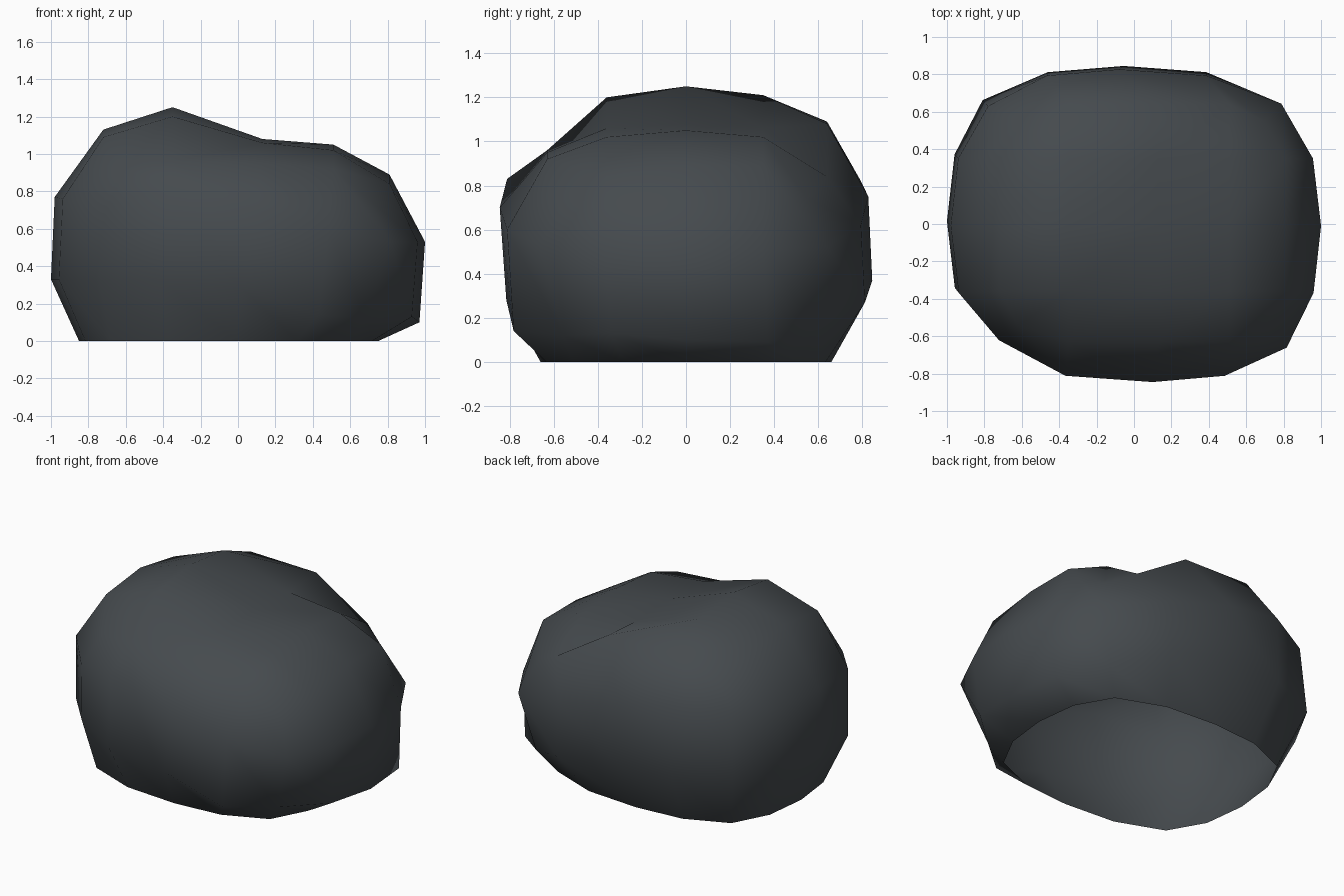
import bpy, bmesh

if "Cube" in bpy.data.objects:
    bpy.data.objects.remove(bpy.data.objects["Cube"])

# Boulder: a five-by-five top cap and uneven side rings, open underneath
COLS = [-0.72, -0.35, 0.13, 0.51, 0.81]
ROWS = [-0.63, -0.36, 0.0, 0.35, 0.64]
TOP_Z = [
    [0.93, 0.96, 0.95, 0.92, 0.76],   # front
    [1.09, 1.20, 1.06, 1.02, 0.84],
    [1.13, 1.25, 1.08, 1.05, 0.89],
    [1.07, 1.21, 1.06, 1.02, 0.89],
    [0.98, 1.09, 1.08, 0.84, 0.74],   # back
]
# Ring heights, running round from the front left corner
UPPER_Z = [.72, .83, .70, .60, .53, .53, .53, .51,
           .52, .62, .75, .82, .80, .78, .77, .76]
LOWER_Z = [.33, .33, .28, .14, .12, .13, .10, .09,
           .15, .27, .37, .37, .35, .33, .33, .33]

# Walk round the border of the 5 x 5 grid, counter-clockwise
BORDER = ([(i, 0) for i in range(4)] + [(4, j) for j in range(4)] +
          [(i, 4) for i in range(4, 0, -1)] + [(0, j) for j in range(4, 0, -1)])


def outline(i, j):
    """Rounded-square unit outline for a border cell."""
    a, b = i - 2, j - 2
    sign = lambda v: (v > 0) - (v < 0)
    if abs(a) == 2 and abs(b) == 2:
        return 0.80 * sign(a), 0.78 * sign(b)
    if abs(a) == 2:
        return sign(a) * (1.0 if b == 0 else 0.958), 0.43 * b
    return 0.43 * a, sign(b) * (1.0 if a == 0 else 0.96)


bm = bmesh.new()


def ring(scale, centre, skew, heights, corners=(1, 1, 1, 1)):
    """One ring; corners pulls in front left, front right, back right, back left."""
    verts = []
    for k, ((i, j), z) in enumerate(zip(BORDER, heights)):
        u, v = outline(i, j)
        pull = corners[k // 4] if k % 4 == 0 else 1.0
        x = u * scale[0] + centre[0] - skew * v * (1 - abs(u))
        y = v * scale[1] + centre[1]
        verts.append(bm.verts.new((x * pull, y * pull, z)))
    return verts


# Top cap
cap = {}
for j, y in enumerate(ROWS):
    for i, x in enumerate(COLS):
        corner = 0.86 if i in (0, 4) and j in (0, 4) else 1.0
        cap[i, j] = bm.verts.new((x * corner, y * corner, TOP_Z[j][i]))
for j in range(4):
    for i in range(4):
        bm.faces.new([cap[i, j], cap[i + 1, j], cap[i + 1, j + 1], cap[i, j + 1]])

# Sides, down to the open rim on the ground
rings = [[cap[k] for k in BORDER],
         ring((0.99, 0.836), (0.01, -0.009), 0.09, UPPER_Z, (0.94, 1, 1, 0.98)),
         ring((0.985, 0.83), (-0.015, 0.015), 0.04, LOWER_Z, (0.93, 0.88, 0.90, 1)),
         ring((0.80, 0.66), (-0.05, 0.0), 0.04, [0.0] * 16)]
for hi, lo in zip(rings, rings[1:]):
    for k in range(16):
        n = (k + 1) % 16
        bm.faces.new([hi[k], lo[k], lo[n], hi[n]])
for f in bm.faces:
    f.smooth = True

mesh = bpy.data.meshes.new("boulder")
bm.to_mesh(mesh)
bm.free()
boulder = bpy.data.objects.new("boulder", mesh)
bpy.context.collection.objects.link(boulder)

stone = bpy.data.materials.new("dark slate stone")
stone.diffuse_color = (0.060, 0.069, 0.076, 1.0)
stone.use_nodes = True
stone.node_tree.nodes["Principled BSDF"].inputs["Base Color"].default_value = stone.diffuse_color
mesh.materials.append(stone)
